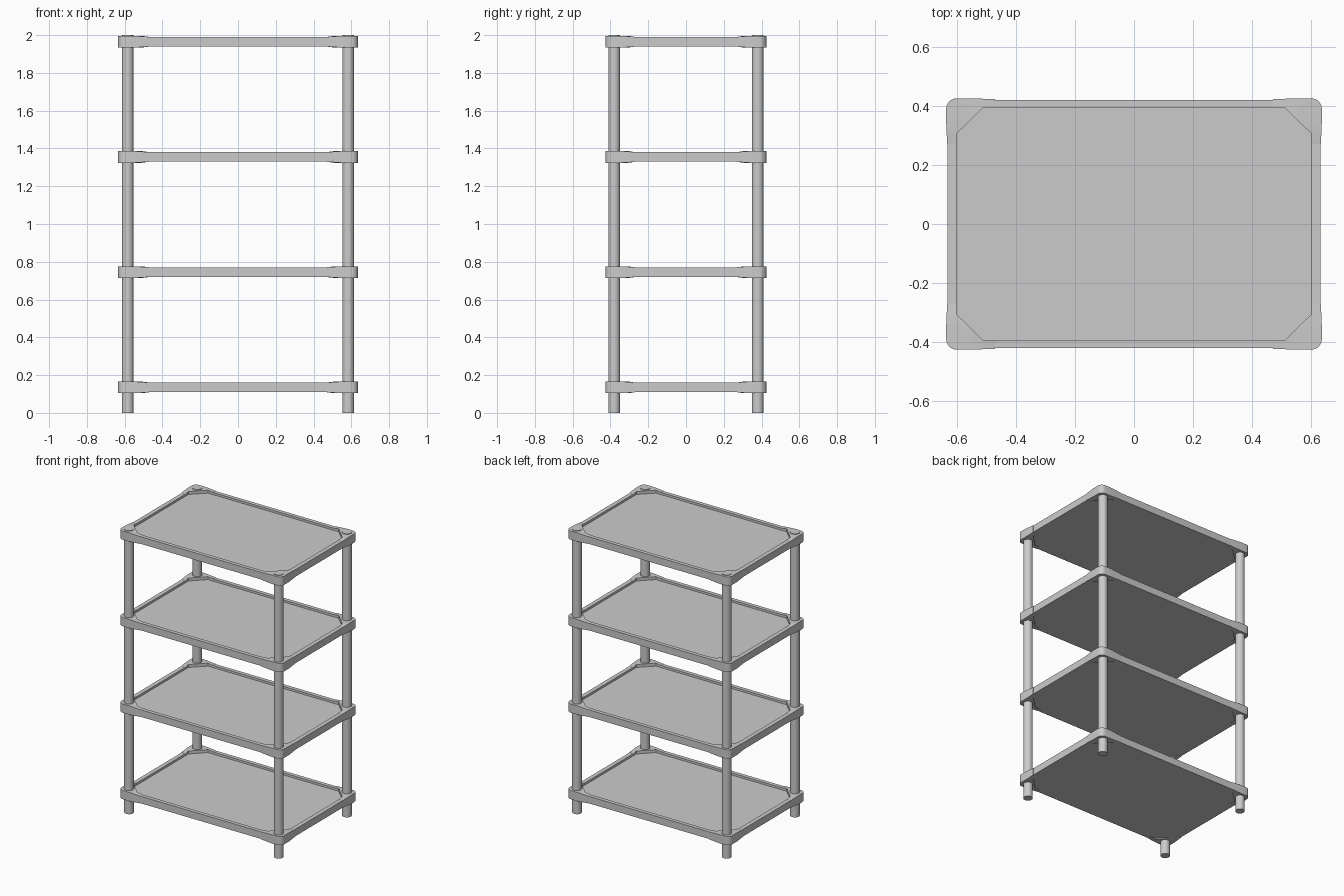
import bpy, bmesh, math

if "Cube" in bpy.data.objects:
    bpy.data.objects.remove(bpy.data.objects["Cube"])

SHELF_Z = [0.135 + 0.61 * i for i in range(4)]
QUADS = [(1, 1), (-1, 1), (-1, -1), (1, -1)]


def finish(bm, name, smooth=False):
    bmesh.ops.recalc_face_normals(bm, faces=bm.faces)
    me = bpy.data.meshes.new(name)
    bm.to_mesh(me)
    bm.free()
    ob = bpy.data.objects.new(name, me)
    bpy.context.collection.objects.link(ob)
    if smooth:
        bpy.ops.object.select_all(action='DESELECT')
        ob.select_set(True)
        bpy.context.view_layer.objects.active = ob
        bpy.ops.object.shade_smooth_by_angle(angle=math.radians(30))
    return ob


def octagon(hx, hy, cx, cy):
    # rectangle with cut corners
    return [(hx, -hy + cy), (hx, hy - cy), (hx - cx, hy), (-hx + cx, hy),
            (-hx, hy - cy), (-hx, -hy + cy), (-hx + cx, -hy), (hx - cx, -hy)]


def shelf_tray(z):
    # flat underside, outer wall, rim, inner wall, recessed panel
    bm = bmesh.new()
    outer, inner = octagon(0.63, 0.42, 0.03, 0.03), octagon(0.60, 0.393, 0.09, 0.088)
    rings = [[bm.verts.new((x, y, h)) for x, y in pts] for pts, h in
             [(outer, z - 0.025), (outer, z + 0.025), (inner, z + 0.025), (inner, z + 0.010)]]
    for a, b in zip(rings, rings[1:]):
        for i in range(8):
            j = (i + 1) % 8
            bm.faces.new((a[i], a[j], b[j], b[i]))
    bm.faces.new(rings[0])
    bm.faces.new(rings[-1])
    finish(bm, "shelf_tray")


def shelf_corners(z):
    # thicker rounded corner with two tapering arms, mirrored to all four corners
    bm = bmesh.new()
    r, n = 0.035, 8
    arc = [(0.60 + r * math.cos(t), 0.39 + r * math.sin(t))
           for t in (math.pi / 2 * k / n for k in range(n + 1))]
    H, L = 0.031, 0.0255
    pts = [(0.60, 0.305, H), (0.60, 0.27, L), (0.632, 0.27, L), (0.635, 0.34, H)]
    pts += [(x, y, H) for x, y in arc]
    pts += [(0.55, 0.425, H), (0.47, 0.422, L), (0.47, 0.393, L), (0.51, 0.393, H)]
    m = len(pts)
    for sx, sy in QUADS:
        top = [bm.verts.new((sx * x, sy * y, z + h)) for x, y, h in pts]
        bot = [bm.verts.new((sx * x, sy * y, z - h)) for x, y, h in pts]
        for v in (top, bot):
            bm.faces.new(v[0:4])
            bm.faces.new(v[m - 4:m])
            bm.faces.new([v[0]] + v[3:m - 3] + [v[m - 1]])
        for i in range(m):
            j = (i + 1) % m
            bm.faces.new((top[i], top[j], bot[j], bot[i]))
    finish(bm, "shelf_corners", True)


for z in SHELF_Z:
    shelf_tray(z)
    shelf_corners(z)

# four round posts running full height
for sx, sy in QUADS:
    bpy.ops.mesh.primitive_cylinder_add(vertices=32, radius=0.031, depth=2.0,
                                        location=(sx * 0.584, sy * 0.38, 1.0))
    bpy.context.object.name = "post"
    bpy.ops.object.shade_smooth_by_angle(angle=math.radians(30))
